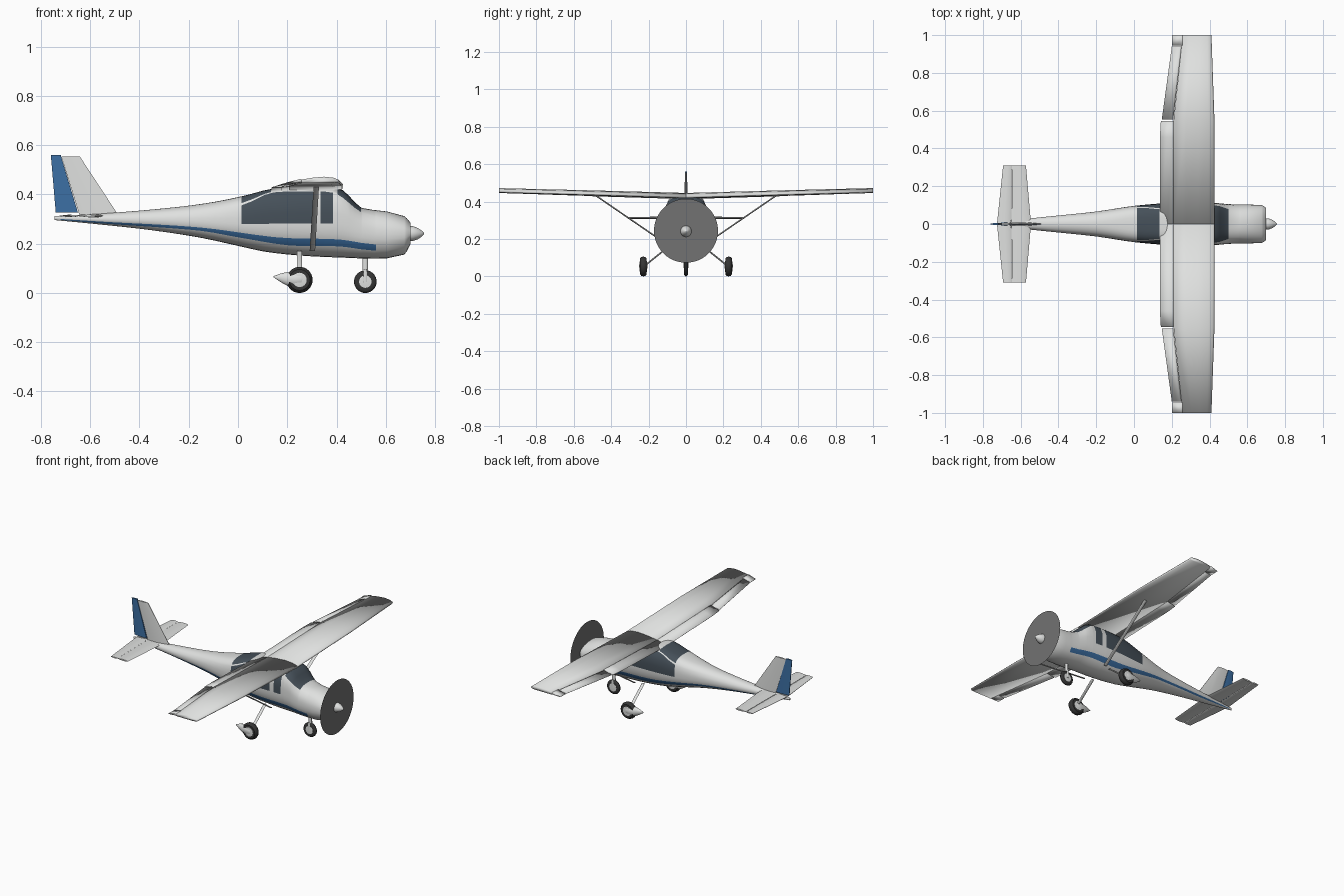
import bpy, bmesh, math
from mathutils import Vector

if "Cube" in bpy.data.objects:
    bpy.data.objects.remove(bpy.data.objects["Cube"], do_unlink=True)


def material(name, r, g, b):
    m = bpy.data.materials.new(name)
    m.use_nodes = True
    m.diffuse_color = (r, g, b, 1)
    m.node_tree.nodes["Principled BSDF"].inputs["Base Color"].default_value = (r, g, b, 1)
    return m


WHITE = material("white_paint", .74, .75, .74)
BLUE = material("blue_paint", .045, .16, .37)
GLASS = material("dark_glass", .06, .08, .1)
RUBBER = material("black_rubber", .035, .035, .035)
GREY = material("propeller_grey", .17, .17, .17)


def loft(name, rings, mats, paint=None, sharp=40):
    """Skin a list of equal rings, cap both ends, shade smooth."""
    bm = bmesh.new()
    rows = [[bm.verts.new(p) for p in ring] for ring in rings]
    n = len(rows[0])
    for i in range(len(rows) - 1):
        for j in range(n):
            k = (j + 1) % n
            f = bm.faces.new((rows[i][j], rows[i][k], rows[i + 1][k], rows[i + 1][j]))
            if paint:
                f.material_index = paint(i, j)
    bm.faces.new(rows[0])
    if len(rows) > 1:
        bm.faces.new(rows[-1])
    bmesh.ops.recalc_face_normals(bm, faces=bm.faces)
    me = bpy.data.meshes.new(name)
    bm.to_mesh(me)
    bm.free()
    for m in mats:
        me.materials.append(m)
    ob = bpy.data.objects.new(name, me)
    bpy.context.collection.objects.link(ob)
    bpy.ops.object.select_all(action="DESELECT")
    ob.select_set(True)
    bpy.context.view_layer.objects.active = ob
    bpy.ops.object.shade_smooth_by_angle(angle=math.radians(sharp))
    return ob


def ellipse(center, axis, a, b, n=24):
    """Ring across one axis; a and b are the radii along the other two."""
    u, v = [Vector(e) for e in {"x": ((0, 1, 0), (0, 0, 1)), "y": ((1, 0, 0), (0, 0, 1)),
                                "z": ((1, 0, 0), (0, 1, 0))}[axis]]
    return [Vector(center) + u * a * math.cos(t) + v * b * math.sin(t)
            for t in (math.tau * i / n for i in range(n))]


def curve(keys):
    """Smooth function through (x, value) keys."""
    def slope(i):
        lo, hi = keys[max(i - 1, 0)], keys[min(i + 1, len(keys) - 1)]
        return (hi[1] - lo[1]) / (hi[0] - lo[0])

    def value(x):
        i = 0
        while i < len(keys) - 2 and x > keys[i + 1][0]:
            i += 1
        (x0, a), (x1, b) = keys[i], keys[i + 1]
        d = x1 - x0
        t = (x - x0) / d
        s = t * t * (3 - 2 * t)
        return (a + (b - a) * s + d * slope(i) * t * (1 - t) ** 2
                - d * slope(i + 1) * t * t * (1 - t))
    return value


# Fuselage: side profile, half width and the lines that bound stripe and windows
TAIL, NOSE = -.745, .7
bottom = curve([(TAIL, .296), (-.56, .278), (-.36, .256), (-.156, .225), (.01, .189), (.107, .168),
                (.25, .152), (.41, .144), (.594, .14), (.675, .156), (NOSE, .197)])
top = curve([(TAIL, .312), (-.49, .327), (-.237, .35), (-.095, .37), (.026, .395), (.135, .422),
             (.3, .43), (.42, .42), (.5, .347), (.594, .333), (.675, .312), (NOSE, .286)])
width = curve([(TAIL, .004), (-.6, .024), (-.4, .045), (-.2, .066), (0, .096), (.2, .112),
               (.4, .113), (.52, .104), (.675, .1), (NOSE, .085)])
stripe_low = curve([(TAIL, .299), (-.56, .283), (-.156, .253), (.006, .225), (.21, .193),
                    (.41, .189), (.56, .172), (.675, .185), (NOSE, .215)])
stripe_high = curve([(TAIL, .302), (-.56, .29), (-.156, .266), (.168, .225), (.41, .217),
                     (.56, .197), (.675, .21), (NOSE, .228)])
sill = curve([(TAIL, .305), (-.156, .29), (.01, .281), (.4, .281), (.56, .26), (NOSE, .25)])
window_top = curve([(TAIL, .308), (-.156, .335), (.015, .356), (.135, .406), (.3, .411),
                    (.4, .402), (.5, .328), (.6, .3), (NOSE, .265)])
squareness = curve([(TAIL, 2), (-.2, 2.2), (.1, 3.6), (.42, 3.8), (.54, 2.4), (NOSE, 2.2)])

BANDS = [4, 1, 3, 3, 1, 5]  # belly, stripe, door, window, frame, roof
band_of = [b for b, n in enumerate(BANDS) for _ in range(n)]


def fuselage_ring(x):
    zb, zt, w, p = bottom(x), top(x), width(x), squareness(x)
    wh = window_top(x)
    lines = [zb, stripe_low(x), stripe_high(x), sill(x), wh, wh + .25 * (zt - wh), zt]
    zs = [zb]
    for b, n in enumerate(BANDS):
        for i in range(1, n + 1):
            t = i / n
            t = t * t if b == 0 else 1 - (1 - t) ** 2 if b == 5 else t
            zs.append(lines[b] + (lines[b + 1] - lines[b]) * t)
    side = []
    for z in zs:
        t = min(1, abs(2 * z - zb - zt) / (zt - zb))
        q = p if 2 * z > zb + zt else 2.2
        side.append((w * (1 - t ** q) ** (1 / q), z))
    return [(x, y, z) for y, z in side] + [(x, -y, z) for y, z in side[-2:0:-1]]


marks = [-.72, .015, .135, .305, .335, .385, .405, .425, .45, .475, .5, .56, .675, .685, .694, NOSE]
stations = sorted(set(marks + [TAIL + .05 * i for i in range(1, 28)] + [TAIL]))


def fuselage_paint(i, j):
    x = (stations[i] + stations[i + 1]) / 2
    rows = len(band_of)
    band = band_of[j if j < rows else 2 * rows - 1 - j]
    if band == 1 and -.72 < x < .56:
        return 1
    if band == 3 and (.015 < x < .305 or .335 < x < .385):
        return 2
    if band == 5 and .015 < x < .135 or band >= 4 and .405 < x < .5:
        return 2
    return 0


loft("fuselage", [fuselage_ring(x) for x in stations], [WHITE, BLUE, GLASS], fuselage_paint)

# Nose: spinner and thin propeller disc
HUB = .241
loft("spinner", [ellipse((x, 0, HUB), "x", r, r) for x, r in
                 [(.69, .03), (.71, .03), (.73, .023), (.745, .013), (.753, .006), (.756, .001)]], [WHITE])
loft("propeller_disc", [ellipse((.708, 0, HUB + .003), "x", .171, .171, 48)], [GREY])

# Wing sections run from trailing edge (0) to leading edge (1)
MAIN = [(0, .55), (.3, .85), (.6, 1), (.85, .85), (.97, .58), (1, .35), (.97, .12), (.8, 0), (0, 0)]
FLAP = [(0, .05), (.5, .62), (.85, 1), (1, .7), (.95, .2), (.5, 0), (0, 0)]
THIN = [(0, -.1), (0, .1), (.5, .5), (.85, .4), (1, 0), (.85, -.4), (.5, -.5)]


def panel(name, section, spans, side=1, sharp=180):
    """Spans are (y, rear x, front x, z, thickness)."""
    return loft(name, [[(a + (b - a) * u, side * y, z + th * v) for u, v in section]
                       for y, a, b, z, th in spans], [WHITE], sharp=sharp)


def bars(name, p, q, a, b):
    return loft(name, [ellipse(p, "z", a, b, 12), ellipse(q, "z", a, b, 12)], [WHITE])


def wheel(name, x, y, r, half):
    profile = [(-1, .6), (-1, .8), (-.6, .95), (0, 1), (.6, .95), (1, .8), (1, .6)]
    loft(name + "_tyre", [ellipse((x, y + half * s, r), "y", r * k, r * k, 32) for s, k in profile], [RUBBER])
    loft(name + "_hub", [ellipse((x, y + half * s, r), "y", r * k, r * k) for s, k in
                         [(-1.15, .3), (-1.05, .55), (1.05, .55), (1.15, .3)]], [WHITE])


for label, s in (("left", 1), ("right", -1)):
    # Wing, control surfaces and strut
    panel(label + "_wing", MAIN, [(0, .21, .427, .416, .03), (.55, .21, .426, .433, .028),
                                  (1, .258, .41, .446, .026)], s)
    panel(label + "_flap", FLAP, [(0, .137, .215, .413, .02), (.46, .137, .215, .427, .02),
                                  (.545, .142, .215, .43, .02)], s)
    panel(label + "_aileron", FLAP, [(.552, .147, .208, .431, .018), (.94, .2, .252, .444, .016)], s)
    panel(label + "_wing_tip", FLAP, [(.945, .2, .262, .444, .017), (1, .2, .262, .446, .017)], s)
    bars(label + "_wing_strut", (.302, s * .1, .17), (.318, s * .485, .434), .011, .007)

    # Tailplane and elevator
    panel(label + "_tailplane", THIN, [(0, -.648, -.545, .313, .014), (.31, -.645, -.572, .313, .01)], s, 60)
    panel(label + "_elevator", THIN, [(.005, -.725, -.65, .313, .01), (.31, -.693, -.647, .313, .008)], s, 60)

    # Main gear: leg, wheel and teardrop fairing
    bars(label + "_gear_leg", (.25, s * .08, .17), (.25, s * .22, .058), .01, .007)
    wheel(label + "_main_wheel", .25, s * .228, .053, .018)
    loft(label + "_wheel_fairing", [ellipse((x, s * .228, z), "x", w, h, 16) for x, z, w, h in
                                    [(.144, .066, .001, .002), (.17, .062, .01, .016), (.2, .057, .018, .028),
                                     (.23, .055, .023, .033), (.255, .055, .023, .031),
                                     (.275, .055, .017, .021), (.285, .055, .006, .008)]], [WHITE])

# Nose gear
bars("nose_gear_leg", (.517, 0, .17), (.517, 0, .09), .011, .008)
for label, s in (("left", 1), ("right", -1)):
    bars(label + "_nose_fork", (.517, s * .012, .097), (.517, s * .012, .045), .007, .002)
wheel("nose_wheel", .517, 0, .046, .01)


def tail_plate(name, levels, mat, front):
    """Upright lens-shaped plate; levels are (z, rear x, front x, half thickness)."""
    shape = [(0, .3), (.5, 1), (1, front), (1, -front), (.5, -1), (0, -.3)]
    loft(name, [[(a + (b - a) * u, h * v, z) for u, v in shape] for z, a, b, h in levels], [mat])


tail_plate("fin", [(.312, -.643, -.478, .009), (.33, -.648, -.495, .009), (.555, -.718, -.643, .006)], WHITE, .2)
tail_plate("rudder", [(.326, -.74, -.65, .007), (.56, -.76, -.72, .005)], BLUE, .9)
